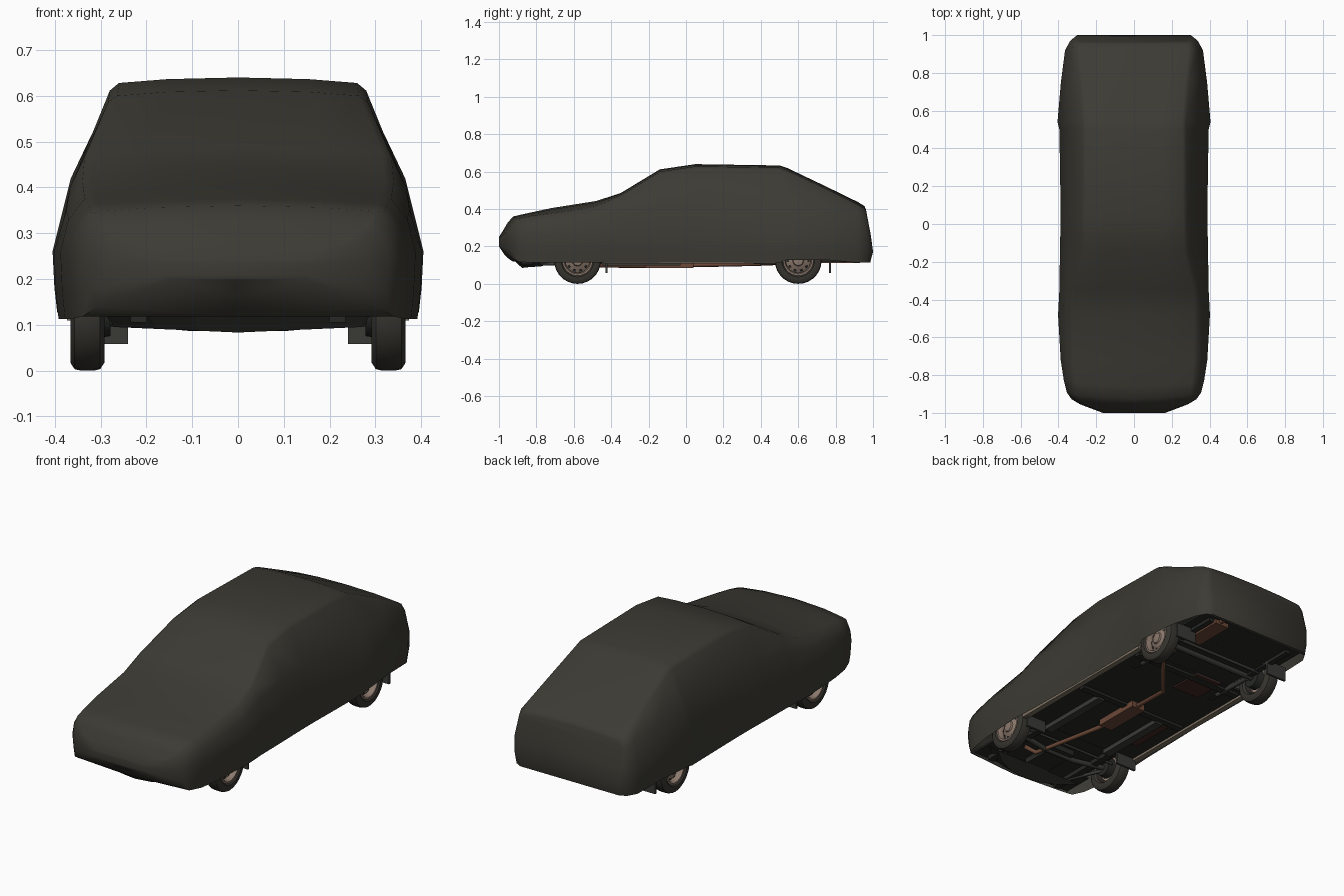
import bpy, bmesh, math

if "Cube" in bpy.data.objects:
    bpy.data.objects.remove(bpy.data.objects["Cube"])


def material(name, rgb):
    m = bpy.data.materials.new(name)
    m.diffuse_color = (*rgb, 1)
    m.use_nodes = True
    m.node_tree.nodes["Principled BSDF"].inputs["Base Color"].default_value = m.diffuse_color
    return m


COVER = material("cover_cloth", (0.045, 0.043, 0.034))
RUBBER = material("tyre_rubber", (0.038, 0.036, 0.029))
DARK = material("underbody_dark", (0.020, 0.022, 0.019))
STEEL = material("steel_grey", (0.042, 0.042, 0.037))
RUST = material("rusty_brown", (0.15, 0.065, 0.038))
RED = material("dark_red_primer", (0.055, 0.022, 0.017))
RIM = material("rim_metal", (0.26, 0.19, 0.15))
TAN = material("sill_tan", (0.20, 0.16, 0.12))


def finish(name, bm, mat, smooth=None):
    bmesh.ops.recalc_face_normals(bm, faces=bm.faces)
    me = bpy.data.meshes.new(name)
    bm.to_mesh(me)
    bm.free()
    ob = bpy.data.objects.new(name, me)
    bpy.context.collection.objects.link(ob)
    me.materials.append(mat)
    if smooth:
        bpy.ops.object.select_all(action='DESELECT')
        ob.select_set(True)
        bpy.context.view_layer.objects.active = ob
        bpy.ops.object.shade_smooth_by_angle(angle=math.radians(smooth))
    return ob


def box(name, x, y, z, mat):
    bm = bmesh.new()
    bmesh.ops.create_cube(bm, size=1)
    for v in bm.verts:
        v.co = [r[0] if c < 0 else r[1] for c, r in zip(v.co, (x, y, z))]
    return finish(name, bm, mat)


def pair(name, x, y, z, mat):
    box("right_" + name, x, y, z, mat)
    box("left_" + name, (-x[1], -x[0]), y, z, mat)


def tube(name, pts, r, mat):
    cu = bpy.data.curves.new(name, 'CURVE')
    cu.dimensions = '3D'
    cu.bevel_depth = r
    cu.bevel_resolution = 2
    cu.use_fill_caps = True
    sp = cu.splines.new('POLY')
    sp.points.add(len(pts) - 1)
    for p, c in zip(sp.points, pts):
        p.co = (*c, 1)
    ob = bpy.data.objects.new(name, cu)
    bpy.context.collection.objects.link(ob)
    cu.materials.append(mat)


def lathe(name, profile, centre, side, mat, n=28):
    # profile of (offset along x, radius) spun round the wheel axis
    bm = bmesh.new()
    rings = []
    for dx, r in profile:
        rings.append([bm.verts.new((side * (centre[0] + dx),
                                    centre[1] + r * math.cos(2 * math.pi * i / n),
                                    centre[2] + r * math.sin(2 * math.pi * i / n))) for i in range(n)])
    for a, b in zip(rings, rings[1:]):
        for i in range(n):
            bm.faces.new((a[i], a[(i + 1) % n], b[(i + 1) % n], b[i]))
    return finish(name, bm, mat, 40)


# Cloth cover stations: y, top z, roof half-width, belt half-width, belt z, widest half-width
STATIONS = [
    (-1.00, .25, .15, .16, .235, .165),
    (-.975, .29, .26, .28, .25, .285),
    (-.955, .325, .30, .325, .27, .33),
    (-.925, .36, .32, .345, .30, .355),
    (-.86, .375, .325, .358, .31, .372),
    (-.72, .405, .335, .37, .33, .388),
    (-.48, .443, .34, .375, .35, .402),
    (-.35, .485, .335, .367, .40, .395),
    (-.14, .612, .284, .358, .42, .392),
    (.05, .64, .28, .358, .42, .388),
    (.50, .633, .277, .358, .42, .395),
    (.54, .62, .275, .365, .42, .405),
    (.75, .52, .29, .35, .42, .387),
    (.92, .437, .305, .333, .385, .365),
    (.955, .415, .298, .318, .37, .338),
    (.962, .398, .283, .295, .36, .305),
]


def half_section(y, zt, we, wb, zb, wm):
    nose = max(0, (-.9 - y) / .1)
    ze = zt - (.026 if -.8 < y < -.4 else .006 if y < -.97 else .012)
    zm = min(.26, .22 + (y + 1) * .3)
    zh = .113 + .087 * nose ** 2 + (.015 if .53 < y < .8 else 0)
    wh = wm - .010 - .012 * min(1, nose * 2)
    return [(0, zt), (we * .55, zt * .7 + ze * .3), (we - .02, ze), (we, ze - (ze - zb) * .08),
            (wb, zb), (wm, zm), (wm * .6 + wh * .4, zm * .4 + zh * .6), (wh, zh), (0, zh)]


def build_cover():
    bm = bmesh.new()
    rows = []
    lean = {len(STATIONS) - 1: .19, len(STATIONS) - 2: .09}   # leaning tail panel
    for k, st in enumerate(STATIONS):
        half = half_section(*st)

        def place(x, z):
            bow = .25 * x * x if k and st[0] < -.8 else 0     # bowed nose in plan
            tail = min(st[1] - z, .2) - max(0, .17 - z) * 1.4
            return bm.verts.new((x, st[0] + bow + tail * lean.get(k, 0), z))
        right = [place(x, z) for x, z in half]
        left = [right[0]] + [place(-x, z) for x, z in half[1:-1]] + [right[-1]]
        rows.append((right, left))
    for k, (a, b) in enumerate(zip(rows, rows[1:])):
        for s in (0, 1):
            n = len(a[s]) - 1
            for i in range(n):
                if i == n - 1 and 2 < k < len(rows) - 2:
                    continue                                  # open underneath
                bm.faces.new((a[s][i], a[s][i + 1], b[s][i + 1], b[s][i]))
    for r, l in (rows[0], rows[-1]):                          # nose and tail panels
        for i in range(len(r) - 1):
            bm.faces.new(list(dict.fromkeys((r[i], r[i + 1], l[i + 1], l[i]))))
    bmesh.ops.delete(bm, geom=[v for v in bm.verts if not v.link_faces], context='VERTS')
    finish("car_cover", bm, COVER, 55)


build_cover()

# Wheels: tyre, dished rim, drum and dark vent slots
SHOULDER = [(.026, .078), (.036, .088), (.037, .108), (.028, .122), (.015, .125)]
TYRE = SHOULDER + [(-x, r) for x, r in reversed(SHOULDER)] + SHOULDER[:1]
DISH = [(.0, .066), (.012, .045), (.018, .03), (.026, .026), (.028, .001)]
LIP = [(-.01, .066), (.02, .066), (.03, .072), (.03, .081), (.024, .082)]
DRUM = [(-.012, .001), (-.012, .055), (-.05, .05), (-.05, .001)]
SLOT = [(-.16, .049, .0125), (.16, .049, .0125), (.13, .062, .0055), (-.13, .062, .0055)]
for end, wy in (("front", -.58), ("rear", .60)):
    for sname, s in (("right", 1), ("left", -1)):
        c = (.329, wy, .125)
        tag = f"{end}_{sname}_"
        for part, prof, mat in (("tyre", TYRE, RUBBER), ("rim", DISH, RIM), ("rim_lip", LIP, RIM),
                                ("brake_drum", DRUM, DARK)):
            lathe(tag + part, prof, c, s, mat)
        bm = bmesh.new()
        for i in range(10):
            a = 2 * math.pi * i / 10
            bm.faces.new([bm.verts.new((s * (c[0] + dx), wy + r * math.cos(a + t), c[2] + r * math.sin(a + t)))
                          for t, r, dx in SLOT])
        finish(tag + "rim_slots", bm, DARK)

# Floor pans, with gaps left for the wheels
box("floor_spine", (-.27, .27), (-.74, .74), (.128, .138), DARK)
box("floor_middle", (-.365, .365), (-.44, .46), (.122, .134), DARK)
box("floor_front", (-.31, .31), (-.90, -.73), (.128, .138), DARK)
box("floor_rear", (-.32, .32), (.73, .95), (.135, .145), DARK)
pair("floor_rail", (.17, .215), (-.45, -.03), (.098, .125), STEEL)
pair("rear_rail", (.24, .27), (.30, .92), (.118, .14), DARK)
pair("front_rail", (.20, .235), (-.88, -.45), (.105, .13), DARK)
pair("sill", (.345, .374), (-.44, .48), (.109, .15), TAN)
box("left_floor_patch", (-.27, -.225), (-.30, -.06), (.114, .124), RED)
box("rear_floor_patch", (-.19, -.03), (.28, .46), (.114, .130), RED)
for y in (-.02, .42):
    box("cross_member", (-.33, .33), (y - .018, y + .018), (.108, .126), DARK)

# Mud flaps behind each wheel
for y in (-.425, .77):
    pair("mud_flap", (.24, .36), (y - .006, y + .006), (.058, .135), STEEL)

# Front valance under the nose, bowed in plan
bm = bmesh.new()
plan = [(i * .1, -.93 + .12 * abs(i / 3) ** 2.5) for i in range(-3, 4)]
top = [bm.verts.new((x, y, .135)) for x, y in plan]
low = [bm.verts.new((x * .9, y * .94, .083 + .04 * abs(x))) for x, y in plan]
for i in range(len(plan) - 1):
    bm.faces.new((top[i], top[i + 1], low[i + 1], low[i]))
bm.faces.new(low)
finish("front_valance", bm, STEEL)

# Axles and suspension
tube("rear_axle", [(-.30, .60, .125), (.30, .60, .125)], .017, STEEL)
tube("rear_link_rod", [(-.27, .67, .12), (.27, .67, .12)], .008, STEEL)
tube("front_axle", [(-.30, -.58, .118), (-.1, -.60, .10), (.1, -.60, .10), (.30, -.58, .118)], .014, STEEL)
tube("steering_rod", [(-.29, -.52, .115), (.29, -.52, .115)], .007, STEEL)
for s in (-1, 1):
    tube("trailing_arm", [(s * .25, .36, .118), (s * .25, .60, .11)], .012, STEEL)
    tube("front_strut_arm", [(s * .20, -.80, .108), (s * .29, -.58, .105)], .009, STEEL)
box("engine_sump", (-.07, .07), (-.78, -.56), (.098, .135), DARK)

# Exhaust and silencers, running rearward on the right
tube("exhaust_pipe", [(.16, -.68, .122), (.10, -.66, .10), (.02, -.25, .097), (.0, .23, .104),
                      (.19, .46, .11), (.20, .60, .148), (.20, .95, .13)], .012, RUST)
box("middle_silencer", (-.035, .045), (-.22, .04), (.085, .118), RUST)
box("rear_silencer", (.15, .235), (.70, .93), (.112, .15), RUST)
